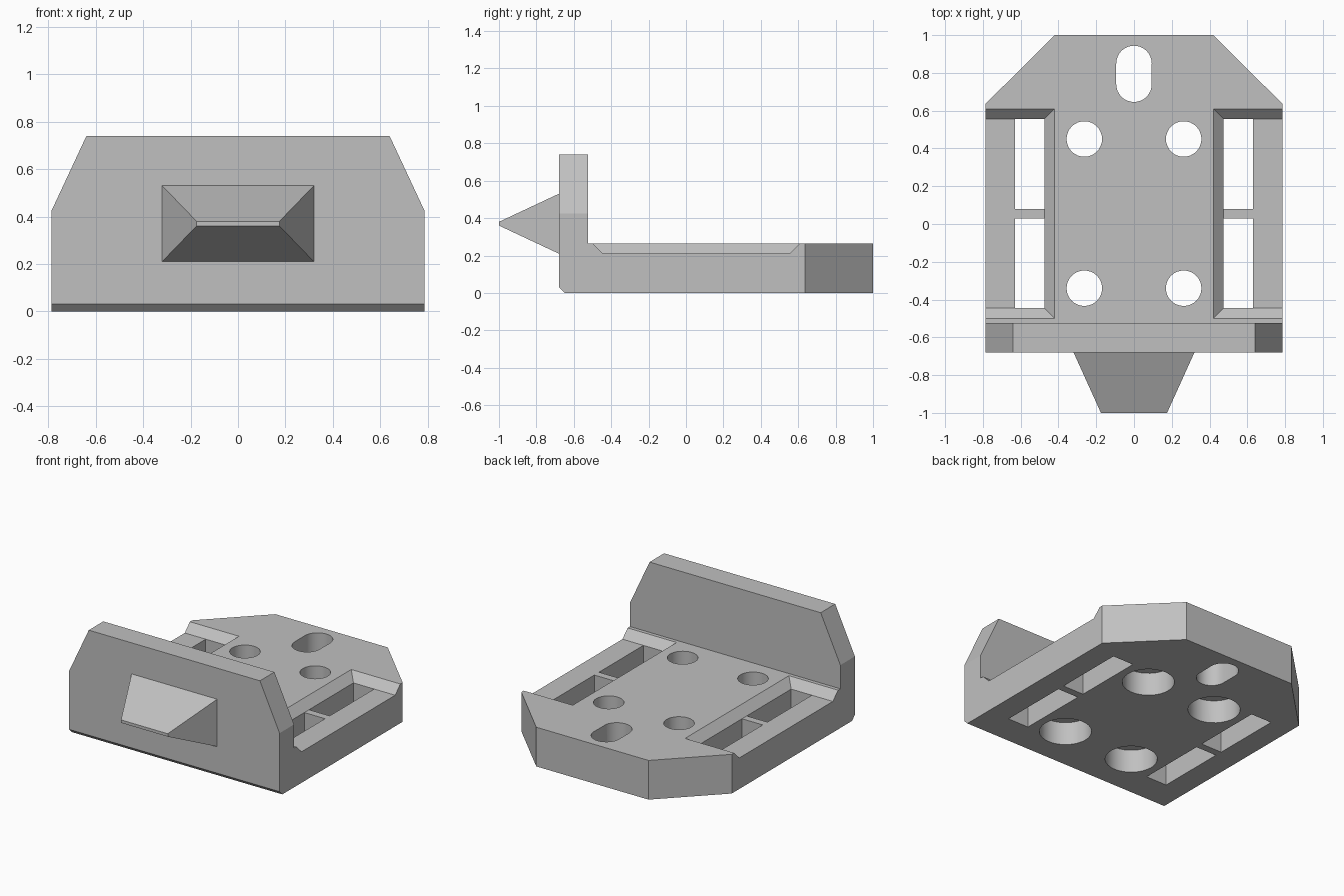
import bpy, bmesh, math
from mathutils import Vector

default = bpy.data.objects.get("Cube")
if default:
    bpy.data.objects.remove(default, do_unlink=True)

grey = bpy.data.materials.new("plain grey")
grey.use_nodes = True
colour = (0.53, 0.53, 0.53, 1)
grey.diffuse_color = colour
grey.node_tree.nodes["Principled BSDF"].inputs["Base Color"].default_value = colour


def loft(name, start, end):
    """Closed solid between two matching outlines."""
    bm = bmesh.new()
    a = [bm.verts.new(p) for p in start]
    b = [bm.verts.new(p) for p in end]
    bm.faces.new(a)
    bm.faces.new(b)
    for i in range(len(a)):
        j = (i + 1) % len(a)
        bm.faces.new((a[i], a[j], b[j], b[i]))
    bmesh.ops.recalc_face_normals(bm, faces=bm.faces)
    mesh = bpy.data.meshes.new(name)
    bm.to_mesh(mesh)
    bm.free()
    mesh.materials.append(grey)
    obj = bpy.data.objects.new(name, mesh)
    bpy.context.collection.objects.link(obj)
    return obj


def rect(x0, x1, y0, y1, z):
    return [(x0, y0, z), (x1, y0, z), (x1, y1, z), (x0, y1, z)]


def prism(name, outline, z0, z1):
    return loft(name, [(x, y, z0) for x, y in outline], [(x, y, z1) for x, y in outline])


def oblong(cx, cy, r, half=0, steps=32):
    """Round outline, stretched along y by half."""
    pts = []
    for k in range(steps + (2 if half else 0)):
        upper = k <= steps // 2
        i = k if upper or not half else k - 1
        t = 2 * math.pi * i / steps
        pts.append((cx + r * math.cos(t), cy + r * math.sin(t) + (half if upper else -half)))
    return pts[:-1] if half else pts


def combine(target, other, operation):
    mod = target.modifiers.new(operation.title(), 'BOOLEAN')
    mod.operation = operation
    mod.solver = 'EXACT'
    mod.object = other
    other.hide_render = True
    bpy.context.view_layer.update()
    result = bpy.data.meshes.new_from_object(
        target.evaluated_get(bpy.context.evaluated_depsgraph_get()))
    target.modifiers.clear()
    target.data = result
    bpy.data.objects.remove(other, do_unlink=True)


HALF, TOP, FLOOR = 0.787, 0.265, 0.21

# L-shaped body: base plate and upright front wall
profile = [(-0.65, 0), (1, 0), (1, TOP), (-0.525, TOP),
           (-0.525, 0.74), (-0.68, 0.74), (-0.68, 0.03)]
body = loft("base_and_front_wall", [(-HALF, y, z) for y, z in profile],
            [(HALF, y, z) for y, z in profile])

# Tapered nose on the front wall, rooted slightly inside it
root = [(x, -0.68, z) for x, z in ((-0.32, 0.21), (0.32, 0.21), (0.32, 0.53), (-0.32, 0.53))]
tip = [(x, -1, z) for x, z in ((-0.175, 0.36), (0.175, 0.36), (0.175, 0.38), (-0.175, 0.38))]
nose = loft("front_nose", root, tip)
combine(body, nose, 'UNION')

cutters = []
for s in (-1, 1):
    # Rear corners of the plate, cut along the line through both chamfer ends
    p, q = Vector((HALF, 0.635)), Vector((0.42, 1))
    d = (q - p) * 0.3
    cutters.append(prism("rear_corner", [(s * v.x, v.y) for v in (p - d, Vector((1.2, 1.2)), q + d)],
                         -0.1, 0.4))
    # Upper corners of the front wall
    p, q = Vector((HALF, 0.425)), Vector((0.64, 0.74))
    d = (q - p) * 0.3
    tri = [(s * v.x, v.y) for v in (p - d, Vector((1.1, 0.9)), q + d)]
    cutters.append(loft("wall_corner", [(x, -0.8, z) for x, z in tri],
                        [(x, -0.4, z) for x, z in tri]))
    # Side pocket with sloped ends and inner edge
    e = 0.07
    cutters.append(loft("side_pocket", rect(s * 0.475, s, -0.445, 0.555, FLOOR),
                        rect(s * (0.475 - e), s, -0.445 - e, 0.555 + e, FLOOR + e)))
    # Two through slots, leaving a narrow bar between them
    for y0, y1 in ((-0.445, 0.03), (0.08, 0.555)):
        cutters.append(loft("slot", rect(s * 0.475, s * 0.63, y0, y1, -0.1),
                            rect(s * 0.475, s * 0.63, y0, y1, 0.24)))
    # Bolt holes, counterbored from below
    for y in (0.45, -0.34):
        cutters.append(prism("bolt_hole", oblong(s * 0.263, y, 0.094), -0.1, 0.4))
        cutters.append(prism("counterbore", oblong(s * 0.263, y, 0.16), -0.1, 0.155))

# Oblong hole near the rear edge
cutters.append(prism("rear_oblong_hole", oblong(0, 0.795, 0.094, 0.055), -0.1, 0.4))

for cutter in cutters:
    combine(body, cutter, 'DIFFERENCE')

# Smooth hole walls, sharp edges elsewhere
bpy.ops.object.select_all(action='DESELECT')
body.select_set(True)
bpy.context.view_layer.objects.active = body
bpy.ops.object.shade_smooth_by_angle(angle=math.radians(20))
